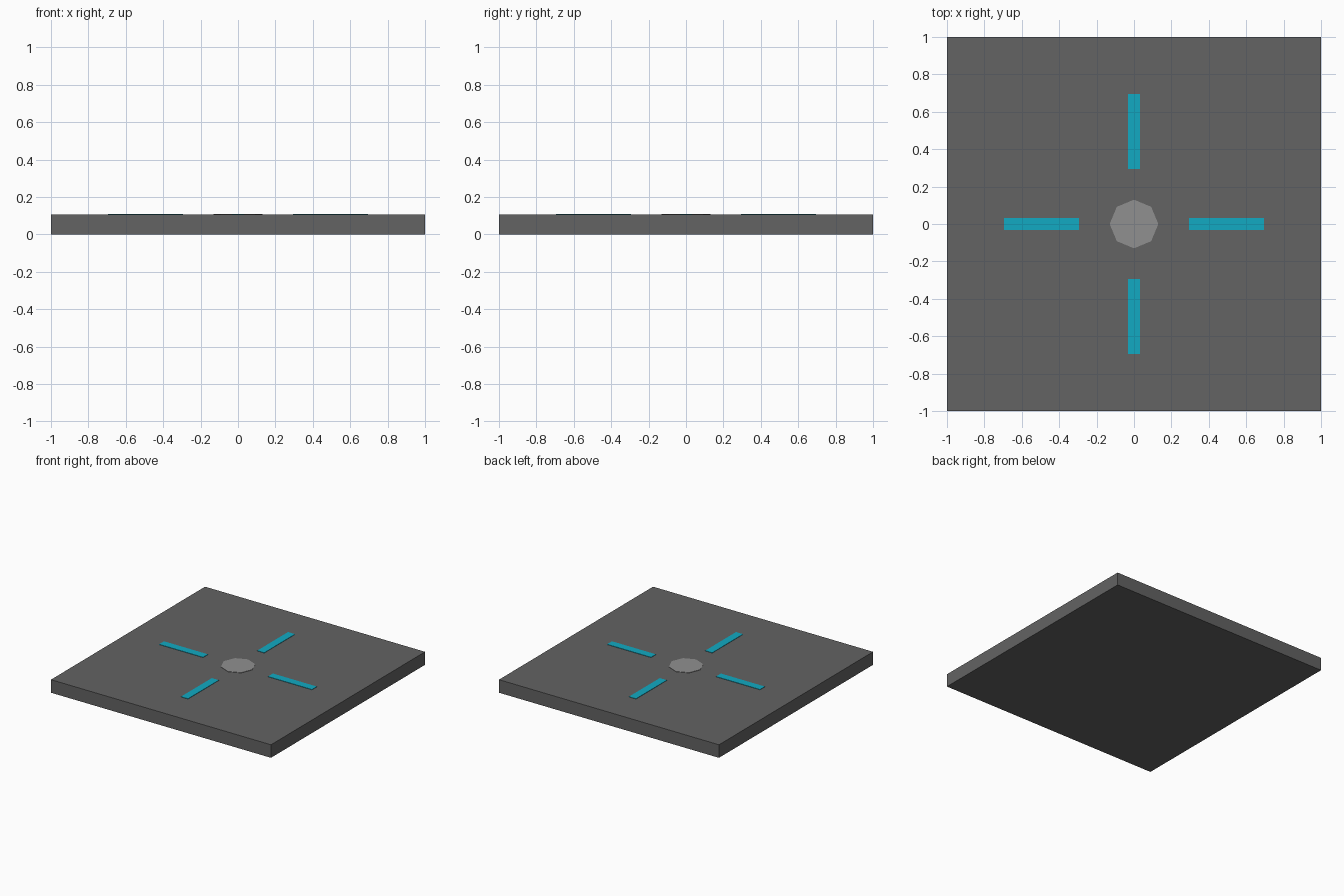
import bpy
import math

if "Cube" in bpy.data.objects:
    bpy.data.objects.remove(bpy.data.objects["Cube"])

SLAB_TOP = 0.107
PLATE_TOP = 0.11


def material(name, rgb):
    m = bpy.data.materials.new(name)
    m.diffuse_color = (*rgb, 1)
    m.use_nodes = True
    m.node_tree.nodes["Principled BSDF"].inputs["Base Color"].default_value = m.diffuse_color
    return m


dark_grey = material("dark grey", (0.125, 0.125, 0.125))
light_grey = material("light grey", (0.28, 0.28, 0.28))
teal = material("teal", (0.006, 0.40, 0.54))


def box(name, x, y, sx, sy, z0, z1, mat):
    bpy.ops.mesh.primitive_cube_add(size=1, location=(x, y, (z0 + z1) / 2))
    ob = bpy.context.object
    ob.name = name
    ob.scale = (sx, sy, z1 - z0)
    bpy.ops.object.transform_apply(location=False, rotation=False, scale=True)
    ob.data.materials.append(mat)


# Square floor slab
box("floor_slab", 0, 0, 2, 2, 0, SLAB_TOP, dark_grey)

# Four thin strips in a cross
for i, side in enumerate(("right", "back", "left", "front")):
    a = i * math.pi / 2
    cx, cy = round(math.cos(a)), round(math.sin(a))
    sx, sy = (0.4, 0.064) if cx else (0.064, 0.4)
    box(side + "_strip", cx * 0.495, cy * 0.495, sx, sy, SLAB_TOP, PLATE_TOP, teal)

# Eight-sided centre plate, corners on the axes
bpy.ops.mesh.primitive_cylinder_add(vertices=8, radius=0.13, depth=PLATE_TOP - SLAB_TOP,
                                    location=(0, 0, (SLAB_TOP + PLATE_TOP) / 2))
disc = bpy.context.object
disc.name = "centre_plate"
disc.data.materials.append(light_grey)
